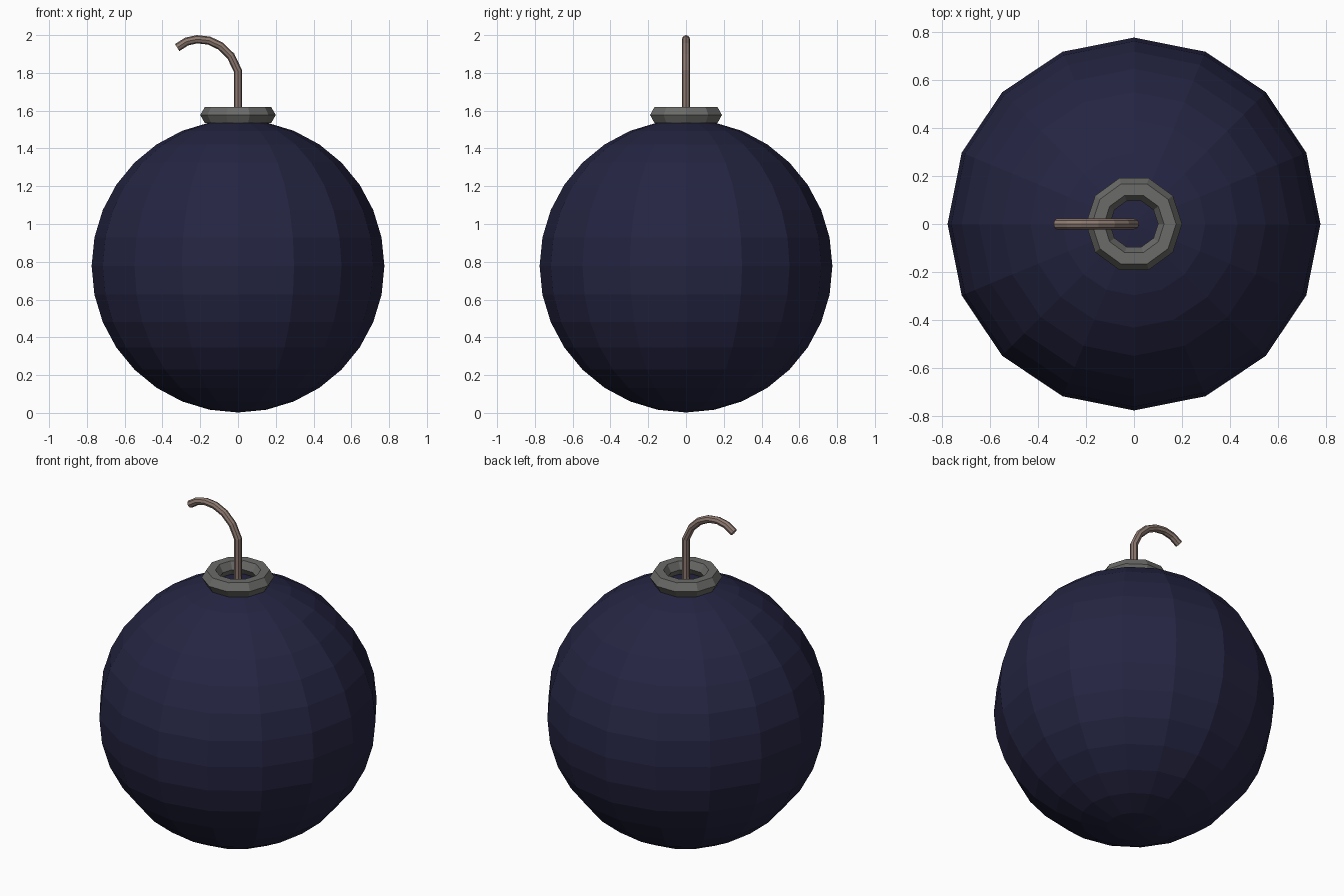
import bpy
import bmesh
import math
from mathutils import Vector

if "Cube" in bpy.data.objects:
    bpy.data.objects.remove(bpy.data.objects["Cube"])


def material(name, rgb):
    m = bpy.data.materials.new(name)
    m.diffuse_color = (*rgb, 1.0)
    m.use_nodes = True
    m.node_tree.nodes["Principled BSDF"].inputs["Base Color"].default_value = m.diffuse_color
    return m


def add_object(name, bm, mat):
    bmesh.ops.recalc_face_normals(bm, faces=bm.faces[:])
    mesh = bpy.data.meshes.new(name)
    bm.to_mesh(mesh)
    bm.free()
    mesh.materials.append(mat)
    obj = bpy.data.objects.new(name, mesh)
    bpy.context.collection.objects.link(obj)
    return obj


def bridge(bm, a, b):
    for i in range(len(a)):
        j = (i + 1) % len(a)
        bm.faces.new((a[i], a[j], b[j], b[i]))


navy = material("dark navy", (0.018, 0.018, 0.055))
grey = material("iron grey", (0.145, 0.145, 0.138))
brown = material("cord brown", (0.27, 0.195, 0.165))

# Round body: 16 x 16 faceted sphere
bm = bmesh.new()
bmesh.ops.create_uvsphere(bm, u_segments=16, v_segments=16, radius=0.775)
bmesh.ops.translate(bm, verts=bm.verts[:], vec=(0, 0, 0.777))
add_object("body", bm, navy)

# Collar: ten-sided ring with a hexagonal cross-section
bm = bmesh.new()
rings = []
for i in range(10):
    a = math.tau * i / 10
    ring = []
    for k in range(6):
        b = math.tau * k / 6
        r = 0.15 + 0.05 * math.cos(b)
        ring.append(bm.verts.new((r * math.cos(a), r * math.sin(a),
                                  1.577 + 0.05 * math.sin(b))))
    rings.append(ring)
for i in range(10):
    bridge(bm, rings[i], rings[(i + 1) % 10])
add_object("collar", bm, grey)

# Fuse: eight-sided tube swept along a curved path in the xz plane
path = [(0, 1.50), (0, 1.81), (-0.038, 1.889), (-0.092, 1.942), (-0.153, 1.971),
        (-0.217, 1.978), (-0.272, 1.966), (-0.322, 1.934)]
pts = [Vector((x, 0, z)) for x, z in path]
bm = bmesh.new()
rings = []
for i, p in enumerate(pts):
    t = (pts[min(i + 1, len(pts) - 1)] - pts[max(i - 1, 0)]).normalized()
    if i == 1:
        t = ((pts[1] - pts[0]).normalized() + (pts[2] - pts[1]).normalized()).normalized()
    side = Vector((0, 1, 0))
    up = t.cross(side)
    rings.append([bm.verts.new(p + 0.022 * (side * math.cos(math.tau * k / 8)
                                            + up * math.sin(math.tau * k / 8)))
                  for k in range(8)])
for a, b in zip(rings, rings[1:]):
    bridge(bm, a, b)
bm.faces.new(rings[0])
bm.faces.new(rings[-1])
add_object("fuse", bm, brown)
